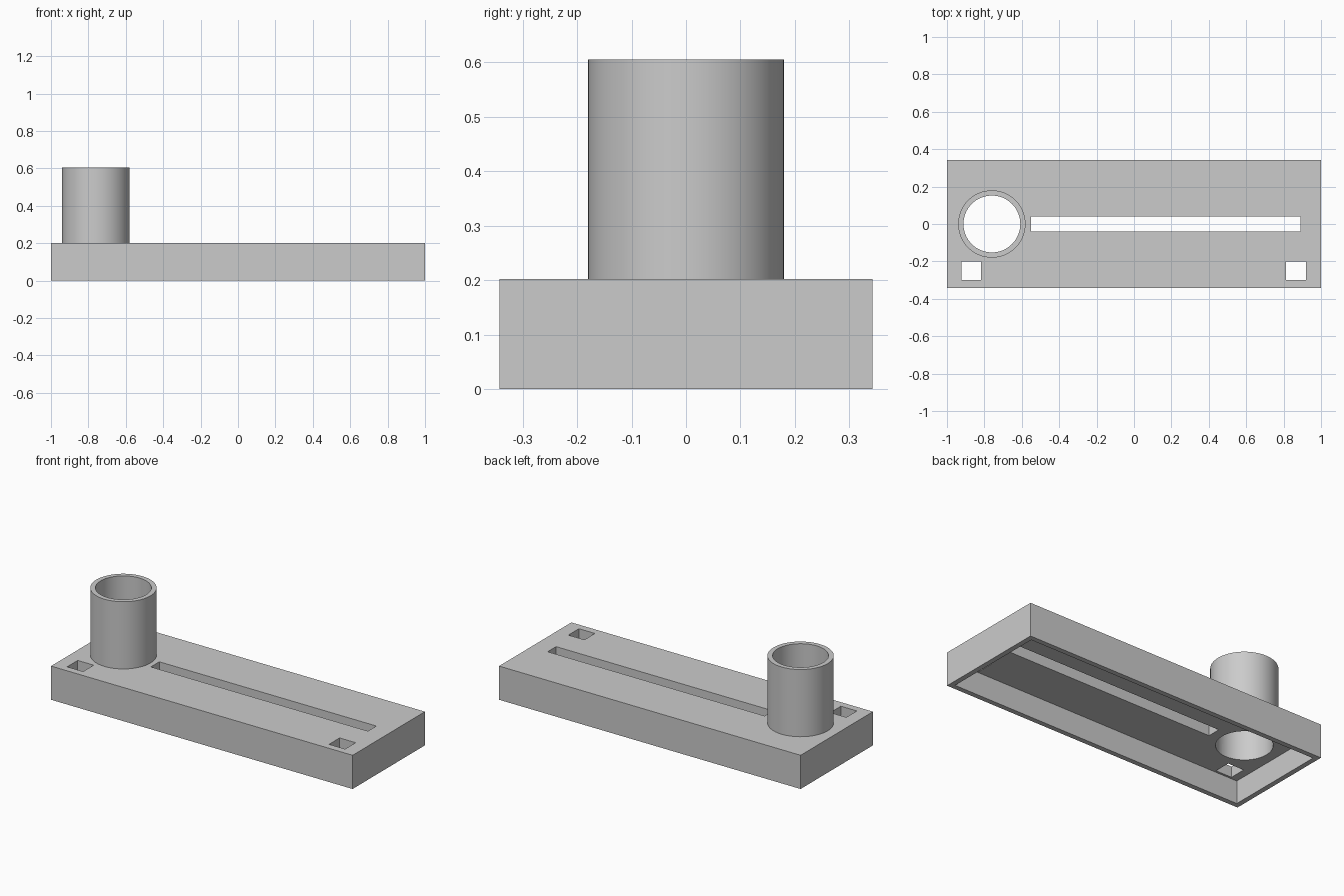
import bpy
import bmesh
import math

default_cube = bpy.data.objects.get("Cube")
if default_cube:
    bpy.data.objects.remove(default_cube, do_unlink=True)

# Overall dimensions
LENGTH, WIDTH, BASE_H = 2.0, 0.685, 0.202
WALL, PLATE = 0.03, 0.065
TUBE_X, TUBE_R, BORE_R, TUBE_TOP = -0.76, 0.18, 0.152, 0.605
SEGMENTS = 64

grey = bpy.data.materials.new("light grey plastic")
grey.use_nodes = True
grey_value = (0.6, 0.6, 0.6, 1.0)
grey.diffuse_color = grey_value
grey.node_tree.nodes["Principled BSDF"].inputs["Base Color"].default_value = grey_value


def add_object(name, bm):
    bmesh.ops.recalc_face_normals(bm, faces=bm.faces)
    mesh = bpy.data.meshes.new(name)
    bm.to_mesh(mesh)
    bm.free()
    mesh.materials.append(grey)
    obj = bpy.data.objects.new(name, mesh)
    bpy.context.collection.objects.link(obj)
    return obj


def add_box(name, x, y, z):
    """Box spanning the (min, max) pair on each axis."""
    bm = bmesh.new()
    bmesh.ops.create_cube(bm, size=1)
    for v in bm.verts:
        v.co = [(lo + hi) / 2 + c * (hi - lo) for c, (lo, hi) in zip(v.co, (x, y, z))]
    return add_object(name, bm)


def ring(bm, radius, z):
    angles = [math.tau * i / SEGMENTS for i in range(SEGMENTS)]
    return [bm.verts.new((TUBE_X + radius * math.cos(a), radius * math.sin(a), z))
            for a in angles]


def add_turned(name, profile, capped=False):
    """Revolve a (radius, height) profile about the tube axis."""
    bm = bmesh.new()
    rings = [ring(bm, r, z) for r, z in profile]
    for a, b in zip(rings, rings[1:]):
        for i in range(SEGMENTS):
            j = (i + 1) % SEGMENTS
            bm.faces.new((a[i], a[j], b[j], b[i]))
    if capped:
        bm.faces.new(rings[0])
        bm.faces.new(rings[-1])
    return add_object(name, bm)


def cut(target, cutter):
    """Subtract the cutter from the target, then discard the cutter."""
    cutter.hide_render = True
    mod = target.modifiers.new("cut", "BOOLEAN")
    mod.operation = "DIFFERENCE"
    mod.solver = "EXACT"
    mod.object = cutter
    bpy.context.view_layer.objects.active = target
    bpy.ops.object.modifier_apply(modifier=mod.name)
    bpy.data.objects.remove(cutter, do_unlink=True)


# Base housing, hollow and open underneath
hx, hy = LENGTH / 2, WIDTH / 2
base = add_box("base_housing", (-hx, hx), (-hy, hy), (0, BASE_H))
cut(base, add_box("pocket_cutter", (WALL - hx, hx - WALL), (WALL - hy, hy - WALL),
                  (-0.1, BASE_H - PLATE)))

# Long slot and the two square holes through the top plate
through = (0.1, 0.3)
cut(base, add_box("slot_cutter", (-0.55, 0.89), (-0.04, 0.04), through))
for x in (-0.87, 0.867):
    cut(base, add_box("square_hole_cutter", (x - 0.053, x + 0.053), (-0.3, -0.2), through))

# Bore through the plate, continuing the tube
cut(base, add_turned("bore_cutter", [(BORE_R, z) for z in through], capped=True))

# Upright open tube standing on the plate
tube = add_turned("upright_tube", [(TUBE_R, BASE_H), (TUBE_R, TUBE_TOP),
                                   (BORE_R, TUBE_TOP), (BORE_R, BASE_H)])

# Smooth round walls, crisp edges
bpy.ops.object.select_all(action="DESELECT")
for obj in (base, tube):
    obj.select_set(True)
bpy.context.view_layer.objects.active = base
bpy.ops.object.shade_smooth_by_angle(angle=math.radians(30))
